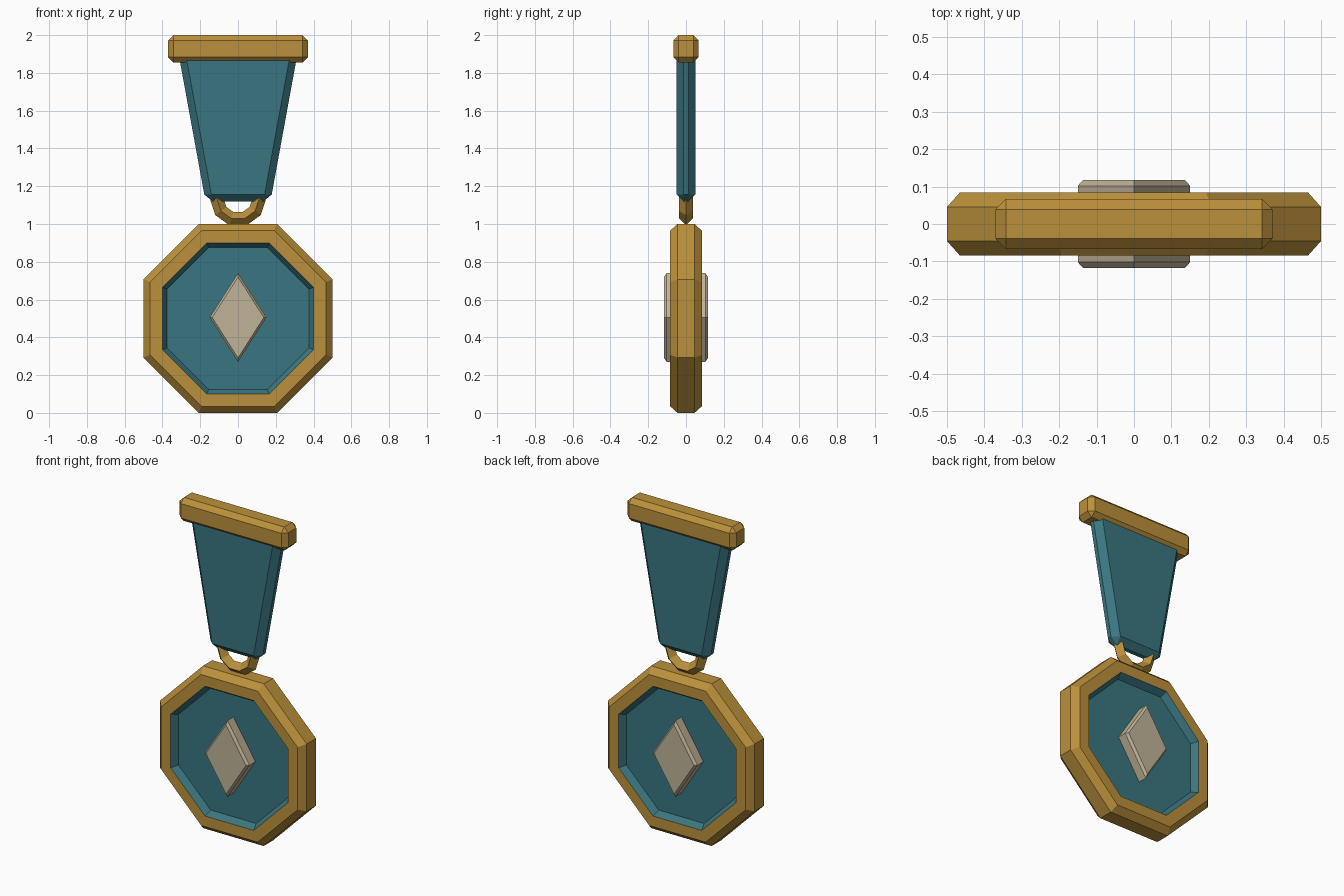
import bpy, bmesh, math
from mathutils import Vector

cube = bpy.data.objects.get("Cube")
if cube:
    bpy.data.objects.remove(cube, do_unlink=True)


def material(name, rgb):
    m = bpy.data.materials.new(name)
    m.use_nodes = True
    m.diffuse_color = (*rgb, 1)
    m.node_tree.nodes["Principled BSDF"].inputs["Base Color"].default_value = (*rgb, 1)
    return m


gold = material("gold", (0.50, 0.28, 0.043))
teal = material("teal", (0.042, 0.182, 0.218))
ivory = material("ivory", (0.53, 0.45, 0.31))


def finish(name, bm, mats):
    bmesh.ops.recalc_face_normals(bm, faces=bm.faces)
    mesh = bpy.data.meshes.new(name)
    bm.to_mesh(mesh)
    bm.free()
    for m in mats:
        mesh.materials.append(m)
    obj = bpy.data.objects.new(name, mesh)
    bpy.context.collection.objects.link(obj)
    return obj


def loft(outline, steps, z, closed=False):
    """Stack scaled copies of an (x, z) outline along y; steps are (scale, y)."""
    bm = bmesh.new()
    rings = [[bm.verts.new((x * s, y, z + h * s)) for x, h in outline] for s, y in steps]
    n = len(outline)
    pairs = list(zip(rings, rings[1:]))
    if closed:
        pairs.append((rings[-1], rings[0]))
    else:
        bm.faces.new(rings[0])
        bm.faces.new(rings[-1])
    for a, b in pairs:
        for i in range(n):
            j = (i + 1) % n
            bm.faces.new((a[i], a[j], b[j], b[i]))
    return bm


def polygon(n, offset):
    angles = [math.tau * (i + offset) / n for i in range(n)]
    return [(math.cos(a), math.sin(a)) for a in angles]


def both_sides(half):
    return half + [(s, -y) for s, y in reversed(half)]


def bevelled_block(name, bottom, top, z0, z1, depth, bevel, mat):
    """Box with separate bottom and top half widths and chamfered edges."""
    bm = bmesh.new()
    bmesh.ops.create_cube(bm, size=2)
    for v in bm.verts:
        up = v.co.z > 0
        v.co = Vector((v.co.x * (top if up else bottom), v.co.y * depth, z1 if up else z0))
    obj = finish(name, bm, [mat])
    mod = obj.modifiers.new("chamfer", "BEVEL")
    mod.width = bevel
    mod.segments = 1
    mod.limit_method = "NONE"
    return obj


# Octagonal medallion: gold rim with a teal recess on both sides
corner = 1 / math.cos(math.pi / 8)
half = [(0.375, -0.045), (0.40, -0.084), (0.465, -0.084), (0.50, -0.045)]
bm = loft(polygon(8, 0.5), both_sides([(s * corner, y) for s, y in half]), 0.5)
for f in bm.faces:
    c = f.calc_center_median()
    f.material_index = 1 if math.hypot(c.x, c.z - 0.5) < 0.395 else 0
finish("medallion", bm, [gold, teal])

# Diamond gem passing through the medallion
diamond = [(0.15, 0), (0, 0.235), (-0.15, 0), (0, -0.235)]
finish("gem", loft(diamond, both_sides([(0.91, -0.117), (1, -0.102)]), 0.505), [ivory])

# Faceted hanging ring
section = [(0.149, 0), (0.112, 0.036), (0.076, 0), (0.112, -0.036)]
finish("hanging_ring", loft(polygon(10, 0), section, 1.135, closed=True), [gold])

# Tapered ribbon and its top bar
bevelled_block("ribbon", 0.172, 0.32, 1.12, 1.93, 0.05, 0.037, teal)
bevelled_block("top_bar", 0.37, 0.37, 1.855, 2.0, 0.067, 0.028, gold)
